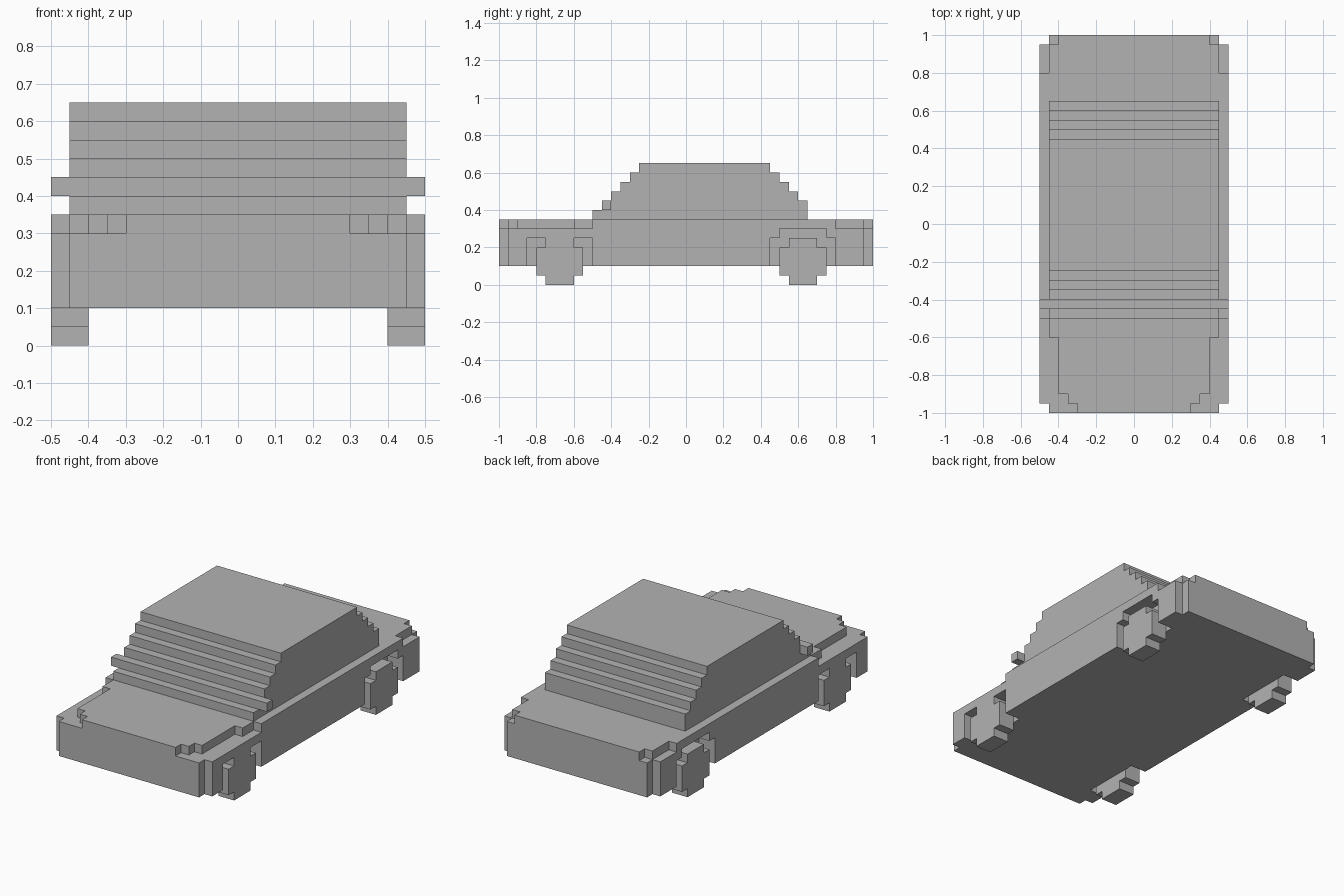
import bpy
import bmesh
from mathutils import Vector

if "Cube" in bpy.data.objects:
    bpy.data.objects.remove(bpy.data.objects["Cube"], do_unlink=True)

STEP = 0.05
GREY = (0.45, 0.45, 0.45, 1.0)
paint = bpy.data.materials.new("plain_grey")
paint.use_nodes = True
paint.diffuse_color = GREY
paint.node_tree.nodes["Principled BSDF"].inputs["Base Color"].default_value = GREY


def outline(rows):
    """Stepped closed outline from rows of (bottom, top, low side, high side)."""
    up, down = [], []
    for bottom, top, low, high in rows:
        up += [(high, bottom), (high, top)]
        down += [(low, bottom), (low, top)]
    return list(dict.fromkeys(up + down[::-1]))


def prism(name, rows, axis, start, end):
    """Extrude a stepped outline along x (outline in y, z) or z (outline in x, y)."""
    def place(p):
        return Vector((start, *p)) if axis == "x" else Vector((*p, start))

    bm = bmesh.new()
    face = bm.faces.new([bm.verts.new(place(p)) for p in outline(rows)])
    extruded = bmesh.ops.extrude_face_region(bm, geom=[face], use_keep_orig=True)
    move = Vector((end - start, 0, 0)) if axis == "x" else Vector((0, 0, end - start))
    moved = [g for g in extruded["geom"] if isinstance(g, bmesh.types.BMVert)]
    bmesh.ops.translate(bm, verts=moved, vec=move)
    bmesh.ops.recalc_face_normals(bm, faces=bm.faces)
    mesh = bpy.data.meshes.new(name)
    bm.to_mesh(mesh)
    bm.free()
    mesh.materials.append(paint)
    obj = bpy.data.objects.new(name, mesh)
    bpy.context.collection.objects.link(obj)
    return obj


def plan(bands):
    """Symmetric plan rows from (back edge, front edge, half width)."""
    return [(y0, y1, -w, w) for y0, y1, w in bands]


# Lower body with notched corners
body = prism("lower_body", plan([(-1, -0.95, 0.45), (-0.95, 0.95, 0.5), (0.95, 1, 0.45)]),
             "z", 0.1, 0.3)

# Raised hood, shoulder and trunk layer
prism("upper_deck", plan([(-1, -0.95, 0.3), (-0.95, -0.9, 0.35), (-0.9, -0.6, 0.4),
                          (-0.6, -0.5, 0.45), (-0.5, 0.8, 0.5),
                          (0.8, 0.95, 0.45), (0.95, 1, 0.4)]), "z", 0.3, 0.35)

# Stepped cabin
layers = []
for i in range(6):
    z = 0.35 + i * STEP
    back = 0.65 - max(i - 1, 0) * STEP
    layers.append((z, z + STEP, -0.5 + i * STEP, back))
prism("cabin", layers, "x", -0.45, 0.45)

# Wheels, wheel arches and mirrors on both sides
for side, s in (("left", 1), ("right", -1)):
    prism(side + "_mirror", [(0.4, 0.45, -0.45, -0.4)], "x", 0.45 * s, 0.5 * s)
    for end, y in (("front", -0.675), ("rear", 0.625)):
        prism(f"{end}_{side}_wheel",
              [(0, 0.05, y - 0.075, y + 0.075), (0.05, 0.2, y - 0.125, y + 0.125),
               (0.2, 0.25, y - 0.075, y + 0.075)], "x", 0.4 * s, 0.5 * s)
        arch = [(0.05, 0.25, y - 0.175, y + 0.175)]
        if end == "rear":
            arch.append((0.25, 0.32, y - 0.125, y + 0.125))
        cutter = prism(f"{end}_{side}_arch_cutter", arch, "x", 0.4 * s, 0.6 * s)
        cutter.hide_render = True
        cutter.hide_set(True)
        cut = body.modifiers.new(f"{end}_{side}_arch", "BOOLEAN")
        cut.operation = "DIFFERENCE"
        cut.solver = "EXACT"
        cut.object = cutter
